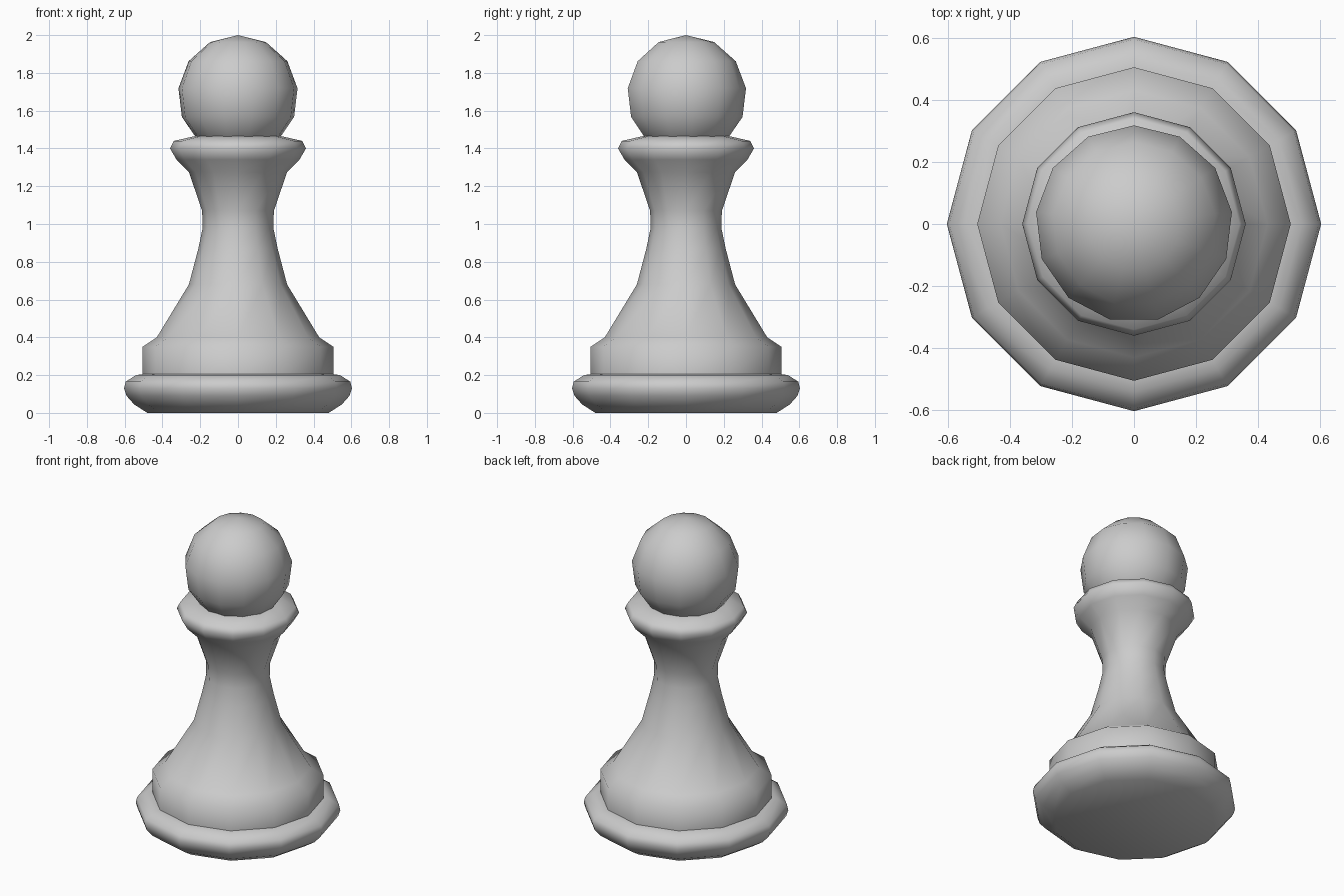
import bpy, bmesh
from math import sin, cos, pi, radians

if "Cube" in bpy.data.objects:
    bpy.data.objects.remove(bpy.data.objects["Cube"])


def lathe(name, profile, sides, start=0.0, smooth=57):
    """Revolve (radius, z) points about z; zero radius makes a pole, open ends are capped."""
    bm = bmesh.new()
    rings = []
    for r, z in profile:
        if r == 0:
            rings.append([bm.verts.new((0, 0, z))] * sides)
        else:
            rings.append([bm.verts.new((r * cos(start + 2 * pi * i / sides),
                                        r * sin(start + 2 * pi * i / sides), z))
                          for i in range(sides)])
    for a, b in zip(rings, rings[1:]):
        for i in range(sides):
            j = (i + 1) % sides
            bm.faces.new(list(dict.fromkeys((a[i], a[j], b[j], b[i]))))
    for ring in (rings[0], rings[-1]):
        if len(set(ring)) > 1:
            bm.faces.new(ring)
    bmesh.ops.recalc_face_normals(bm, faces=bm.faces[:])
    mesh = bpy.data.meshes.new(name)
    bm.to_mesh(mesh)
    bm.free()
    obj = bpy.data.objects.new(name, mesh)
    bpy.context.collection.objects.link(obj)
    bpy.ops.object.select_all(action='DESELECT')
    obj.select_set(True)
    bpy.context.view_layer.objects.active = obj
    bpy.ops.object.shade_smooth_by_angle(angle=radians(smooth))
    return obj


# Foot, stem and collar in one turned body
lathe("turned_body", [
    (0.48, 0.0), (0.55, 0.045), (0.59, 0.09), (0.603, 0.13), (0.595, 0.165),
    (0.54, 0.2), (0.505, 0.205), (0.505, 0.35), (0.43, 0.40),
    (0.26, 0.68), (0.21, 0.87), (0.187, 0.98), (0.19, 1.07),
    (0.26, 1.275), (0.325, 1.34), (0.36, 1.4), (0.34, 1.44), (0.22, 1.467)], 12)

# Ball head, thirteen sided both ways
R, CZ, N = 0.32, 1.68, 13
head = [(0, CZ + R)]
head += [(R * sin(2 * pi * k / N), CZ + R * cos(2 * pi * k / N)) for k in range(1, 7)]
lathe("ball_head", head, N, start=pi / 2)
